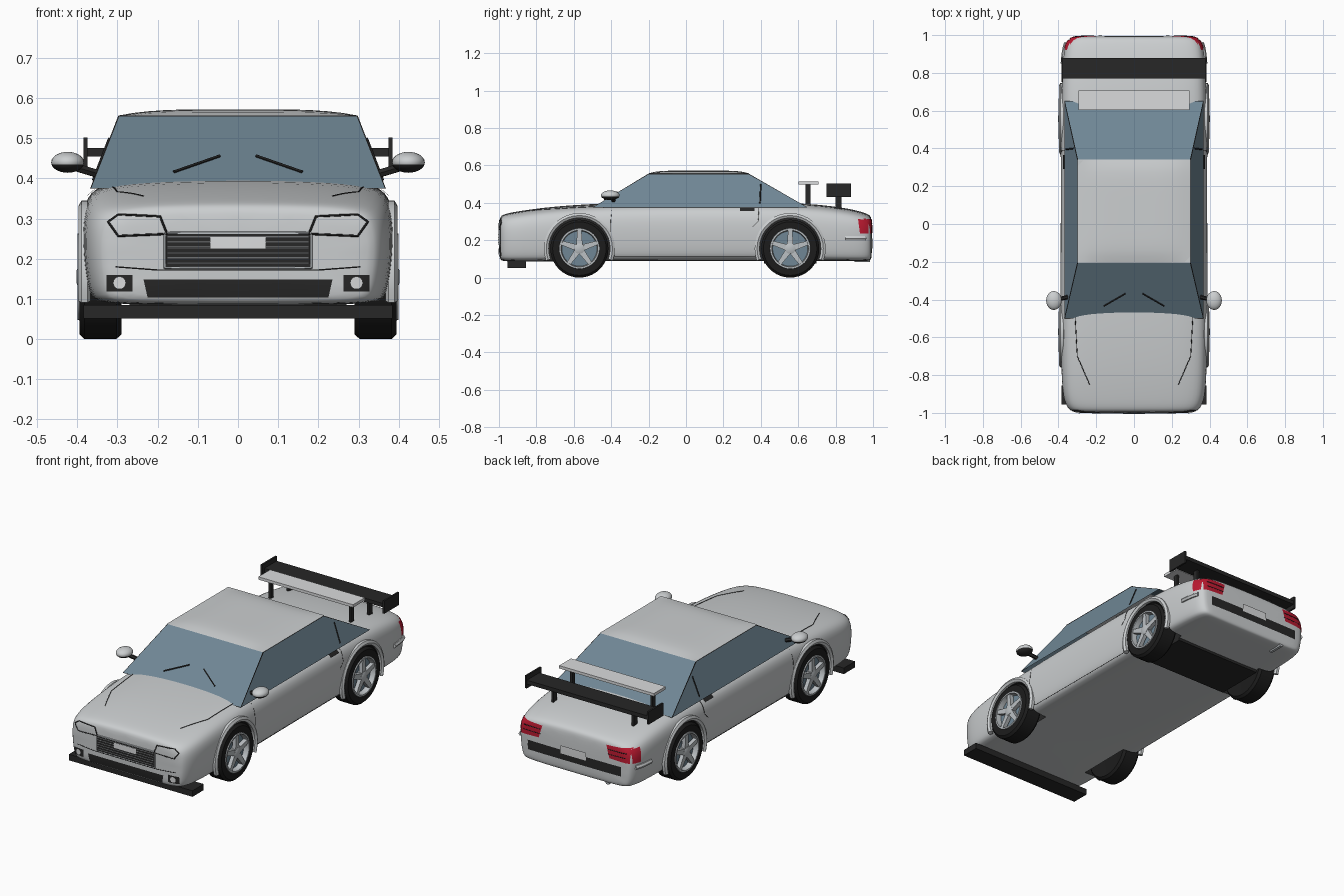
import bpy, bmesh, math
from math import sin, cos, pi, radians
from mathutils import Vector, Matrix
from mathutils.bvhtree import BVHTree

cube = bpy.data.objects.get("Cube")
if cube:
    bpy.data.objects.remove(cube)


def material(name, r, g, b):
    m = bpy.data.materials.new(name)
    m.use_nodes = True
    m.diffuse_color = (r, g, b, 1)
    m.node_tree.nodes["Principled BSDF"].inputs["Base Color"].default_value = (r, g, b, 1)
    return m


paint = material("silver paint", .60, .62, .63)
glass = material("blue grey glass", .16, .24, .30)
black = material("black plastic", .02, .02, .02)
rubber = material("tyre rubber", .012, .012, .012)
alloy = material("wheel alloy", .50, .53, .55)
pale = material("pale grey", .70, .71, .72)
red = material("tail light red", .50, .01, .03)
mid = material("grille grey", .22, .23, .24)


def finish(name, bm, mats, angle=35):
    me = bpy.data.meshes.new(name)
    bm.to_mesh(me)
    bm.free()
    for m in mats:
        me.materials.append(m)
    me.shade_smooth()
    me.set_sharp_from_angle(angle=radians(angle))
    ob = bpy.data.objects.new(name, me)
    bpy.context.scene.collection.objects.link(ob)
    return ob


def bake(ob):
    """Replace an object by its evaluated mesh."""
    bpy.context.view_layer.update()
    dg = bpy.context.evaluated_depsgraph_get()
    me = bpy.data.meshes.new_from_object(ob.evaluated_get(dg))
    me.shade_smooth()
    me.set_sharp_from_angle(angle=radians(35))
    new = bpy.data.objects.new(ob.name, me)
    name = ob.name
    bpy.data.objects.remove(ob)
    new.name = name
    bpy.context.scene.collection.objects.link(new)
    return new


def box(name, centre, size, mat, turn=None):
    bm = bmesh.new()
    bmesh.ops.create_cube(bm, size=1)
    bm.transform(Matrix.Translation(centre) @ (turn or Matrix()) @ Matrix.Diagonal((*size, 1)))
    return finish(name, bm, [mat])


def tube(name, pts, radius, mat, cyclic=False):
    cu = bpy.data.curves.new(name, "CURVE")
    cu.dimensions = "3D"
    cu.bevel_depth, cu.bevel_resolution, cu.use_fill_caps = radius, 1, True
    sp = cu.splines.new("POLY")
    sp.points.add(len(pts) - 1)
    for p, q in zip(sp.points, pts):
        p.co = (*q, 1)
    sp.use_cyclic_u = cyclic
    cu.materials.append(mat)
    ob = bpy.data.objects.new(name, cu)
    bpy.context.scene.collection.objects.link(ob)
    return bake(ob)


def lathe(name, profile, centre, sx, mat, n=40):
    """Revolve (radius, x) pairs round the axle."""
    bm = bmesh.new()
    rings = [[bm.verts.new((centre[0] + sx * x, centre[1] + r * cos(2 * pi * i / n),
                            centre[2] + r * sin(2 * pi * i / n))) for i in range(n)] for r, x in profile]
    for a, b in zip(rings, rings[1:]):
        for i in range(n):
            bm.faces.new((a[i], a[i - 1], b[i - 1], b[i]))
    bmesh.ops.remove_doubles(bm, verts=bm.verts, dist=1e-5)
    bmesh.ops.recalc_face_normals(bm, faces=bm.faces)
    return finish(name, bm, [mat])


# Body shell: one profile lofted along the length (y, half width, top, bottom)
profile = [(0, 1), (.5, .99), (.86, .955), (.975, .84), (1, .6), (.985, .3), (.95, .06), (.88, 0), (0, 0)]
stations = [(-1, .315, .315, .10), (-.985, .35, .338, .088), (-.92, .38, .352, .085), (-.75, .388, .378, .085),
            (-.45, .392, .400, .088), (0, .39, .405, .09), (.6, .39, .405, .09), (.85, .382, .375, .088),
            (.95, .368, .35, .088), (.985, .345, .335, .09), (.995, .315, .31, .105)]
ring = profile + [(-x, z) for x, z in profile[-2:0:-1]]
bm = bmesh.new()
loops = [[bm.verts.new((x * w, y, b + z * (t - b))) for x, z in ring] for y, w, t, b in stations]
for a, b in zip(loops, loops[1:]):
    for i in range(len(ring)):
        bm.faces.new((a[i], a[i - 1], b[i - 1], b[i]))
bm.faces.new(loops[0])
bm.faces.new(loops[-1])
bmesh.ops.recalc_face_normals(bm, faces=bm.faces)
body = finish("body_shell", bm, [paint, black])
body.modifiers.new("round", "SUBSURF").levels = 2

# Wheel wells
AXLES, HUB = (-.57, .557), .155
cutters = []
for cy in AXLES:
    for s in (-1, 1):
        bm = bmesh.new()
        bmesh.ops.create_cone(bm, cap_ends=True, segments=48, radius1=.172, radius2=.172, depth=.24)
        bm.transform(Matrix.Translation((s * .39, cy, HUB)) @ Matrix.Rotation(pi / 2, 4, "Y"))
        for f in bm.faces:
            f.material_index = 1
        cutter = finish("well_cutter", bm, [paint, black])
        cutter.hide_render = True
        cutters.append(cutter)
        mod = body.modifiers.new("well", "BOOLEAN")
        mod.object, mod.operation, mod.solver = cutter, "DIFFERENCE", "EXACT"
body = bake(body)
for c in cutters:
    bpy.data.objects.remove(c)

# Cabin: tapered block with trim and glass inset in each side
bm = bmesh.new()
low = [bm.verts.new((x * .368, y, .375)) for x, y in ((-1, -.5), (1, -.5), (1, .65), (-1, .65))]
high = [bm.verts.new((x * .298, y, .556)) for x, y in ((-1, -.2), (1, -.2), (1, .335), (-1, .335))]
panes = [bm.faces.new((low[i], low[(i + 1) % 4], high[(i + 1) % 4], high[i])) for i in range(4)]
bm.faces.new(high)
bmesh.ops.inset_individual(bm, faces=panes, thickness=.013)
for index, width in ((1, .004), (2, 0)):
    for f in panes:
        f.material_index = index
    if width:
        rim = bmesh.ops.inset_individual(bm, faces=panes, thickness=width)["faces"]
        for f in rim:
            f.material_index = 1
cabin = finish("cabin", bm, [paint, black, glass], 10)

# Crowned roof
bm = bmesh.new()
bmesh.ops.create_grid(bm, x_segments=16, y_segments=16, size=1)
for v in bm.verts:
    u, w = v.co.x, v.co.y
    v.co = (u * .300, .0675 + w * .273, .556 + .016 * (1 - u ** 4) * (1 - w ** 6))
finish("roof", bm, [paint], 60)

bpy.context.view_layer.update()
depsgraph = bpy.context.evaluated_depsgraph_get()
body_tree, cabin_tree = (BVHTree.FromObject(o, depsgraph) for o in (body, cabin))
FRONT, REAR, UP = Vector((0, -1, 0)), Vector((0, 1, 0)), Vector((0, 0, 1))


def flat(n, u, v):
    return Vector((u, v, 0)) if n.z else Vector((0, u, v)) if n.x else Vector((u, 0, v))


def drop(n, u, v, off, tree):
    p = flat(n, u, v) + n
    loc = tree.ray_cast(p + n, -n)[0] or tree.find_nearest(p)[0]
    return loc + n * off


def seam(name, n, pts, radius=.002, mat=black, cyclic=False, tree=body_tree, off=0):
    """Tube following the surface."""
    out, ends = [], pts[1:] + (pts[:1] if cyclic else [])
    for (a, b), (c, d) in zip(pts, ends):
        out += [drop(n, a + (c - a) * k / 8, b + (d - b) * k / 8, off, tree) for k in range(8)]
    if not cyclic:
        out.append(drop(n, *pts[-1], off, tree))
    return tube(name, out, radius, mat, cyclic)


def plate(name, n, pts, mat, off=.003):
    """Thin panel wrapped on the surface."""
    bm = bmesh.new()
    bm.faces.new([bm.verts.new((u, v, 0)) for u, v in pts])
    for axis in (Vector((1, 0, 0)), Vector((0, 1, 0))):
        for k in range(-50, 51):
            bmesh.ops.bisect_plane(bm, geom=bm.verts[:] + bm.edges[:] + bm.faces[:],
                                   plane_co=axis * k * .02, plane_no=axis)
    for v in bm.verts:
        v.co = drop(n, v.co.x, v.co.y, off, body_tree)
    bm.normal_update()
    bmesh.ops.reverse_faces(bm, faces=[f for f in bm.faces if f.normal.dot(n) < 0])
    return finish(name, bm, [mat])


def rect(u0, u1, v0, v1):
    return [(u0, v0), (u1, v0), (u1, v1), (u0, v1)]


# Nose: grille, intake and number plate
plate("grille", FRONT, rect(-.18, .18, .18, .262), black)
for k in range(6):
    seam("grille_bar", FRONT, [(-.175, .189 + .013 * k), (.175, .189 + .013 * k)], .0025, mid, off=.003)
seam("grille_frame", FRONT, rect(-.182, .182, .178, .264), .004, alloy, True)
plate("front_number_plate", FRONT, rect(-.07, .07, .224, .255), pale, .009)
plate("lower_intake", FRONT, [(-.225, .103), (.225, .103), (.235, .148), (-.235, .148)], black)
seam("nose_seam", FRONT, [(-.305, .18), (-.2, .172), (.2, .172), (.305, .18)])
box("front_splitter", (0, -.905, .068), (.77, .1, .034), black)

for s in (-1, 1):
    side = Vector((s, 0, 0))
    # Headlights and fog lights
    lamp = [(s * x, z) for x, z in ((.323, .292), (.298, .31), (.194, .305), (.177, .262), (.298, .257))]
    plate("headlight_cover", FRONT, lamp, paint)
    seam("headlight_outline", FRONT, lamp, .003, black, True, off=.002)
    plate("fog_light_surround", FRONT, rect(s * .295 - .032, s * .295 + .032, .118, .16), black)
    plate("fog_light", FRONT, [(s * .295 + .016 * cos(a * pi / 8), .14 + .016 * sin(a * pi / 8))
                               for a in range(16)], pale, .008)
    # Bonnet and door seams
    seam("bonnet_seam", UP, [(s * .312, -.48), (s * .3, -.7), (s * .235, -.85)])
    seam("door_seam", side, [(-.4, .36), (-.405, .14), (-.38, .115), (.37, .115)], .0015)
    seam("door_rear_seam", side, [(.355, .27), (.385, .3), (.39, .37)], .0015)
    plate("door_handle", side, rect(.29, .365, .355, .372), black, .006)
    seam("window_divider", side, [(.395, .395), (.40, .50)], .004, black, tree=cabin_tree)
    seam("wiper", FRONT, [(s * .045, .456), (s * .16, .416)], .004, black, tree=cabin_tree, off=.003)
    # Tail lights and bumper corners
    plate("tail_light", REAR, [(s * .2, .31), (s * .34, .315), (s * .34, .235), (s * .22, .24)], red)
    plate("tail_light_side", side, [(.92, .313), (.975, .308), (.975, .235), (.93, .235)], red)
    for z in (.262, .288):
        seam("tail_light_rib", REAR, [(s * .212, z), (s * .32, z)], .002, black, off=.003)
    seam("rear_bumper_corner", side, [(.85, .21), (.96, .21)], .013, paint)
    # Mirrors
    bm = bmesh.new()
    bmesh.ops.create_uvsphere(bm, u_segments=24, v_segments=14, radius=1)
    bm.transform(Matrix.Translation((s * .424, -.405, .44)) @ Matrix.Diagonal((.041, .05, .026, 1)))
    for f in bm.faces:
        f.material_index = int(f.calc_center_median().z < .434)
    finish("door_mirror", bm, [paint, black])
    tube("mirror_stalk", [(s * .345, -.385, .41), (s * .405, -.4, .428)], .011, black)
    # Wing posts and end plates
    box("upper_wing_post", (s * .25, .652, .445), (.014, .026, .11), black)
    box("rear_wing_post", (s * .25, .815, .415), (.014, .032, .10), black)
    box("wing_end_plate", (s * .38, .817, .466), (.01, .13, .072), black)

# Wings
box("upper_wing", (0, .655, .506), (.59, .105, .016), pale)
box("rear_wing", (0, .825, .465), (.76, .11, .022), black)

# Tail: bumper insert, number plate, exhaust and floor panel
plate("rear_bumper_insert", REAR, rect(-.29, .29, .155, .208), black)
plate("rear_number_plate", REAR, rect(-.08, .08, .19, .235), pale, .008)
tube("exhaust", [(-.2, .9, .095), (-.2, .985, .095)], .014, alloy)
box("rear_floor_panel", (0, .557, .09), (.54, .28, .03), black)

# Wheels and arches
for cy in AXLES:
    for s in (-1, 1):
        hub = (0, cy, HUB)
        lathe("tyre", [(0, .30), (.105, .295), (.143, .29), (.155, .303), (.155, .382), (.143, .395),
                       (.108, .395), (.104, .37)], hub, s, rubber)
        lathe("rim", [(.109, .393), (.107, .40), (.098, .40), (.094, .37)], hub, s, alloy)
        lathe("brake_disc", [(.106, .368), (0, .368)], hub, s, glass)
        lathe("wheel_hub", [(.03, .368), (.028, .397), (.015, .402), (0, .402)], hub, s, alloy, 20)
        for k in range(5):
            bm = bmesh.new()
            bmesh.ops.create_cube(bm, size=1)
            for v in bm.verts:
                v.co.y *= .034 if v.co.z < 0 else .022
                v.co.z = .058 + v.co.z * .082
                v.co.x *= .022
            bm.transform(Matrix.Translation((s * .385, cy, HUB)) @ Matrix.Rotation(2 * pi * k / 5, 4, "X"))
            finish("wheel_spoke", bm, [alloy])
        arc = [radians(a) for a in range(-20, 201, 10)]
        tube("arch_flare", [(s * .382, cy + .177 * cos(a), HUB + .177 * sin(a)) for a in arc], .015, paint)
